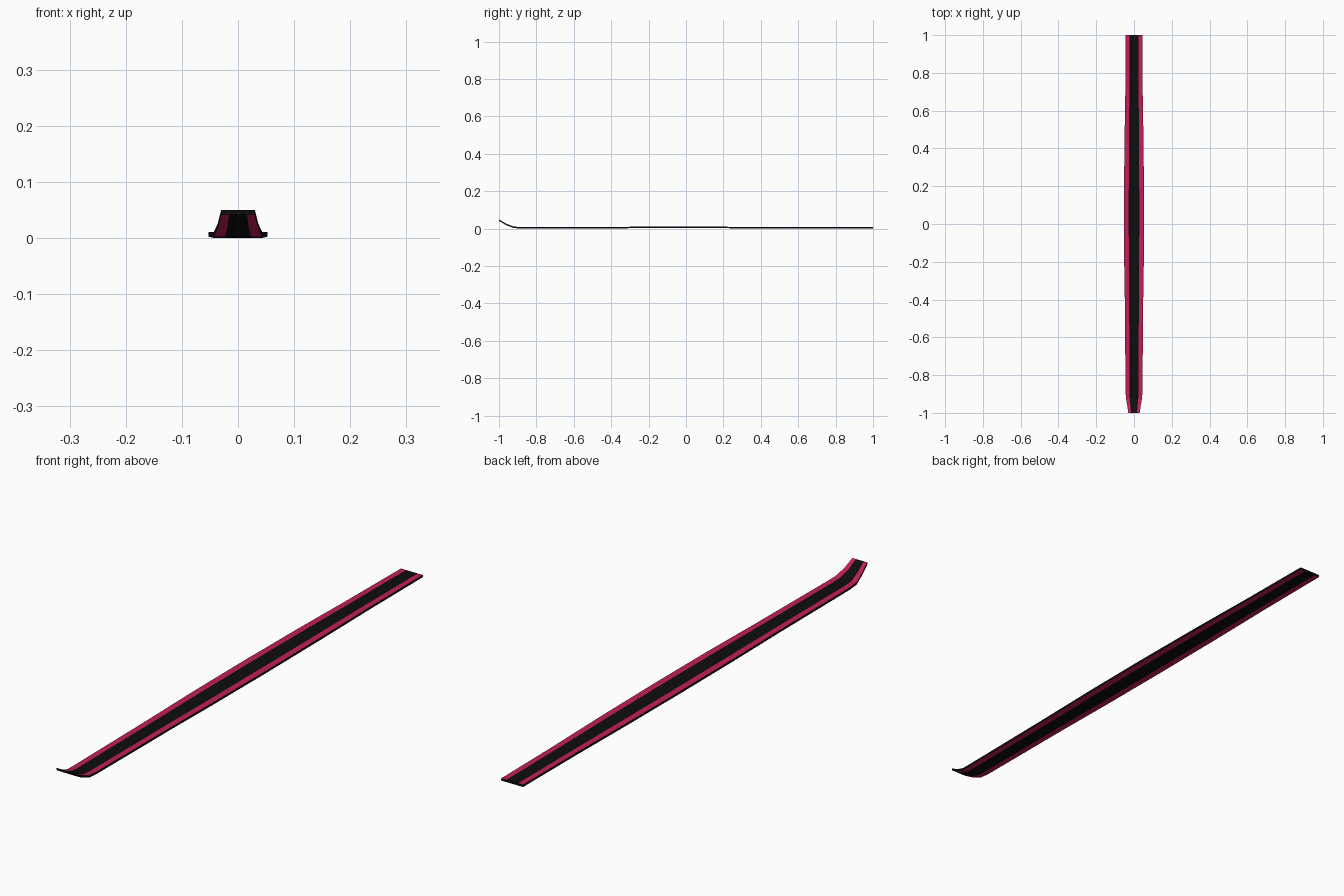
import bpy, bmesh

if "Cube" in bpy.data.objects:
    bpy.data.objects.remove(bpy.data.objects["Cube"])


def material(name, rgb):
    m = bpy.data.materials.new(name)
    m.diffuse_color = (*rgb, 1)
    m.use_nodes = True
    m.node_tree.nodes["Principled BSDF"].inputs["Base Color"].default_value = m.diffuse_color
    return m


black = material("black", (0.004, 0.004, 0.004))
pink = material("raspberry pink", (0.54, 0.013, 0.10))

# Stations along the ski: y, half width, underside height
stations = [
    (-1.00, 0.030, 0.042),
    (-0.96, 0.036, 0.018),
    (-0.92, 0.043, 0.003),
    (-0.88, 0.045, 0.001),
    (-0.45, 0.048, 0.002),
    (-0.20, 0.052, 0.0025),
    (0.10, 0.053, 0.0025),
    (0.40, 0.051, 0.002),
    (0.70, 0.046, 0.001),
    (1.00, 0.044, 0.0),
]
THICK = 0.008
STRIPE = 0.53  # share of the half width taken by the dark centre band
COLUMNS = (-1, -STRIPE, STRIPE, 1)

# Ski body: a closed ring at every station, bridged lengthwise
bm = bmesh.new()
rings = []
for y, w, z in stations:
    low = [bm.verts.new((c * w, y, z)) for c in COLUMNS]
    high = [bm.verts.new((c * w, y, z + THICK)) for c in reversed(COLUMNS)]
    rings.append(low + high)
n = len(rings[0])
for a, b in zip(rings, rings[1:]):
    for i in range(n):
        j = (i + 1) % n
        f = bm.faces.new((a[i], a[j], b[j], b[i]))
        # outer bands of the top and underside are pink, the rest black
        f.material_index = 1 if i in (0, 2, 4, 6) else 0
# Tip and tail end faces
bm.faces.new(rings[0])
bm.faces.new(rings[-1])
bmesh.ops.recalc_face_normals(bm, faces=bm.faces)

mesh = bpy.data.meshes.new("ski")
bm.to_mesh(mesh)
bm.free()
mesh.materials.append(black)
mesh.materials.append(pink)
ski = bpy.data.objects.new("ski", mesh)
bpy.context.collection.objects.link(ski)
